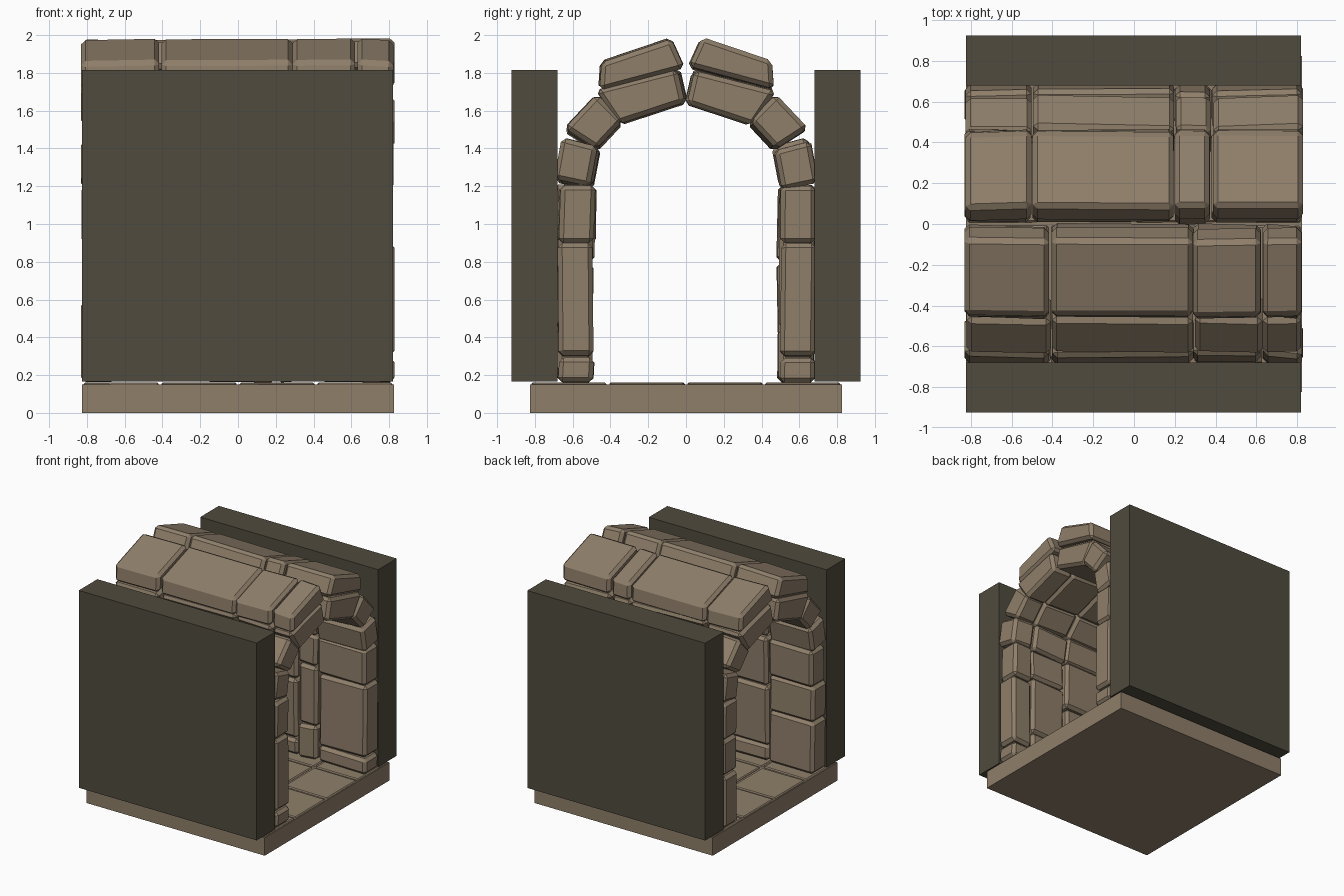
import bpy, bmesh, random
from mathutils import Vector

random.seed(4)
if "Cube" in bpy.data.objects:
    bpy.data.objects.remove(bpy.data.objects["Cube"], do_unlink=True)


def material(name, rgb):
    m = bpy.data.materials.new(name)
    m.use_nodes = True
    m.diffuse_color = (*rgb, 1)
    m.node_tree.nodes["Principled BSDF"].inputs["Base Color"].default_value = (*rgb, 1)
    return m


STONE = material("warm grey stone", (0.275, 0.212, 0.144))
EARTH = material("dark olive wall", (0.080, 0.070, 0.047))


def finish(bm, name, mat):
    bmesh.ops.recalc_face_normals(bm, faces=bm.faces)
    me = bpy.data.meshes.new(name)
    bm.to_mesh(me)
    bm.free()
    me.materials.append(mat)
    ob = bpy.data.objects.new(name, me)
    bpy.context.scene.collection.objects.link(ob)
    return ob


def block(name, quad, x0, x1, mat, bevel=0.0, wobble=0.0):
    """Extrude a (y, z) outline along x, with optional wobble and chamfer."""
    bm = bmesh.new()
    rings = []
    for x in (x0, x1):
        shift = Vector([random.uniform(-wobble, wobble) for _ in range(2)])
        rings.append([bm.verts.new((x, y + shift.x, z + shift.y)) for y, z in quad])
    a, b = rings
    bm.faces.new(a)
    bm.faces.new(b[::-1])
    n = len(quad)
    for i in range(n):
        bm.faces.new((a[i], b[i], b[(i + 1) % n], a[(i + 1) % n]))
    bmesh.ops.recalc_face_normals(bm, faces=bm.faces)
    if bevel:
        bmesh.ops.bevel(bm, geom=bm.edges[:], offset=bevel, segments=1,
                        affect='EDGES', clamp_overlap=True)
    return finish(bm, name, mat)


def rect(y0, y1, z0, z1):
    return [(y0, z0), (y1, z0), (y1, z1), (y0, z1)]


# Plain retaining walls
block("front_wall", rect(-0.925, -0.68, 0.165, 1.815), -0.825, 0.82, EARTH)
block("back_wall", rect(0.68, 0.925, 0.165, 1.815), -0.825, 0.82, EARTH)

# Floor slab with a grid of thin paving tiles
block("floor_slab", rect(-0.825, 0.825, 0, 0.15), -0.825, 0.825, STONE)
tile = 0.4125
for i in range(4):
    for j in range(4):
        x, y = -0.825 + i * tile, -0.825 + j * tile
        block("floor_tile", rect(y + 0.008, y + tile - 0.008, 0.14, 0.16),
              x + 0.008, x + tile - 0.008, STONE, 0.008, 0.002)

# Curved part of the half arch, as (outward distance, height) outlines
SHOULDER = [(0.69, 1.23), (0.50, 1.19), (0.46, 1.40), (0.65, 1.45)]
HAUNCH = [(0.64, 1.50), (0.47, 1.39), (0.33, 1.54), (0.47, 1.68)]
CROWN = [(0.47, 1.71), (0.35, 1.53), (0.00, 1.645), (0.04, 1.82)]
CAP = [(0.46, 1.71), (0.45, 1.86), (0.08, 1.985), (0.01, 1.83)]

# Heights where the upright courses are split, varied by column
SPLITS = [(0.165, 0.30, 0.90, 1.21), (0.165, 0.60, 0.90, 1.21),
          (0.165, 0.30, 0.80, 1.21), (0.165, 0.45, 0.95, 1.21)]


def half_arch(side, label, breaks, first):
    for c, (x0, x1) in enumerate(zip(breaks, breaks[1:])):
        x0, x1 = x0 + 0.004, x1 - 0.004
        heights = SPLITS[(first + c) % len(SPLITS)]
        outlines = []
        # Upright courses lean a little in or out
        for lo, hi in zip(heights, heights[1:]):
            d, lean = random.uniform(-0.008, 0.012), random.uniform(-0.01, 0.01)
            outlines.append(("wall_stone", [(0.675 + d, lo), (0.49 + d, lo),
                                            (0.49 + d + lean, hi - 0.006),
                                            (0.675 + d + lean, hi - 0.006)]))
        outlines += [("shoulder_stone", SHOULDER), ("haunch_stone", HAUNCH),
                     ("crown_stone", CROWN), ("cap_stone", CAP)]
        for name, quad in outlines:
            wob = 0.006 if name in ("wall_stone", "cap_stone") else 0.012
            jx = random.uniform(-0.006, 0.006)
            block(f"{label}_{name}", [(side * y, z) for y, z in quad],
                  x0 + jx, x1 + jx, STONE, 0.024, wob)


half_arch(-1, "front", (-0.832, -0.41, 0.29, 0.63, 0.828), 1)
half_arch(1, "back", (-0.832, -0.50, 0.20, 0.38, 0.828), 1)
